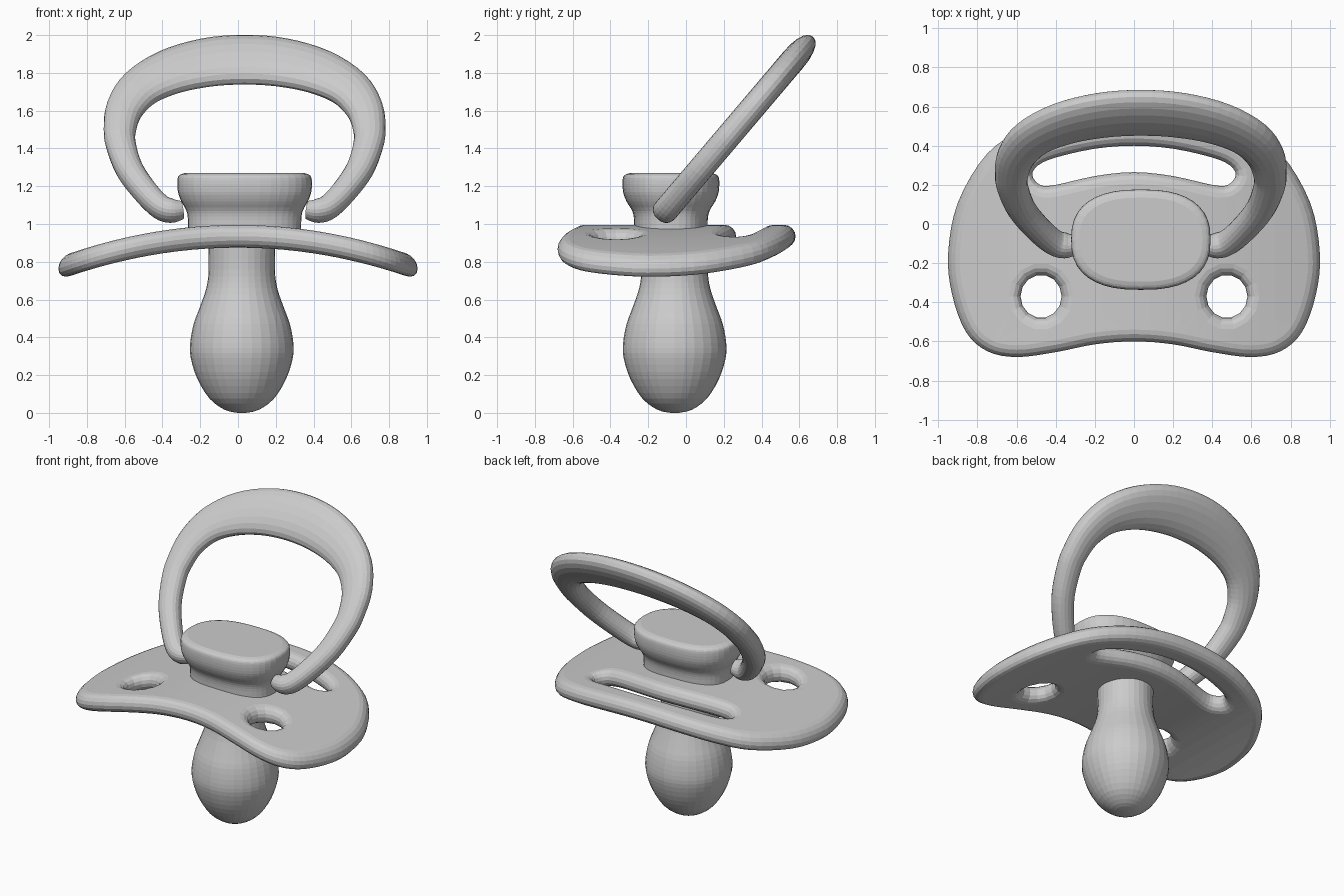
import bpy
import bmesh
from math import sin, cos, pi, copysign
from mathutils import Vector

cube = bpy.data.objects.get("Cube")
if cube:
    bpy.data.objects.remove(cube, do_unlink=True)

grey = bpy.data.materials.new("plain grey")
grey.use_nodes = True
grey.diffuse_color = (0.6, 0.6, 0.6, 1)
grey.node_tree.nodes["Principled BSDF"].inputs["Base Color"].default_value = (0.6, 0.6, 0.6, 1)
parts = []


def finish(name, bm):
    bmesh.ops.recalc_face_normals(bm, faces=bm.faces)
    mesh = bpy.data.meshes.new(name)
    bm.to_mesh(mesh)
    bm.free()
    mesh.materials.append(grey)
    obj = bpy.data.objects.new(name, mesh)
    bpy.context.collection.objects.link(obj)
    parts.append(obj)
    return obj


def smooth(points, steps, closed=False):
    """Smooth curve through the points, of any dimension."""
    pts = [Vector(p) for p in points]
    n = len(pts)

    def at(i):
        return pts[i % n] if closed else pts[max(0, min(n - 1, i))]

    out = []
    for i in range(n if closed else n - 1):
        a, b, c, d = (at(i + k) for k in (-1, 0, 1, 2))
        for s in range(steps):
            t = s / steps
            out.append((b * 2 + (c - a) * t + (a * 2 - b * 5 + c * 4 - d) * t ** 2
                        + (b * 3 - a - c * 3 + d) * t ** 3) / 2)
    return out if closed else out + [pts[-1]]


def mirrored(half):
    """Full loop from a half that starts and ends on the centre line."""
    return half + [(-p[0], *p[1:]) for p in half[-2:0:-1]]


def oval(a, b, count, power):
    def bend(v):
        return copysign(abs(v) ** (2 / power), v)
    angles = [2 * pi * i / count for i in range(count)]
    return [(a * bend(cos(t)), b * bend(sin(t))) for t in angles]


def bridge(bm, rows):
    for low, high in zip(rows, rows[1:]):
        for i in range(len(low)):
            j = (i + 1) % len(low)
            bm.faces.new((low[i], low[j], high[j], high[i]))


def loft(name, sections):
    bm = bmesh.new()
    rows = [[bm.verts.new(p) for p in s] for s in sections]
    bridge(bm, rows)
    bm.faces.new(rows[0])
    bm.faces.new(rows[-1])
    return finish(name, bm)


# Shield: rounded plate with two air holes and a slot, arched across its width
RADIUS = 0.06
outline = smooth(mirrored([
    (0, .58), (.3, .56), (.55, .49), (.75, .36), (.9, .11), (.95, -.15),
    (.93, -.36), (.86, -.55), (.75, -.65), (.6, -.68), (.4, -.655),
    (.2, -.615), (0, -.6)]), 4, True)
slot = smooth(mirrored([
    (0, .4), (.2, .385), (.4, .34), (.49, .3), (.52, .25), (.48, .2),
    (.4, .2), (.2, .245), (0, .265)]), 3, True)
holes = [[Vector((side * .475 + x, y - .37)) for x, y in oval(.105, .11, 14, 2)]
         for side in (-1, 1)]

bm = bmesh.new()
rims = {"bottom": [], "top": []}
for loop in [outline, slot] + holes:
    n = len(loop)
    area = sum(loop[i - 1].x * loop[i].y - loop[i].x * loop[i - 1].y for i in range(n))
    sign = 1 if (area > 0) == (loop is outline) else -1
    inward = []
    for i in range(n):
        t = (loop[(i + 1) % n] - loop[i - 1]).normalized()
        inward.append(Vector((-t.y, t.x)) * sign)
    rows = []
    for k in range(9):
        a = pi * (k / 8 - .5)
        shift = RADIUS * (1 - cos(a))
        rows.append([bm.verts.new((*(p + d * shift), RADIUS * sin(a)))
                     for p, d in zip(loop, inward)])
    bridge(bm, rows)
    for key, row in (("bottom", rows[0]), ("top", rows[-1])):
        rims[key] += [bm.edges.get((row[i - 1], row[i])) for i in range(n)]
for edges in rims.values():
    bmesh.ops.triangle_fill(bm, use_beauty=True, edges=edges, normal=(0, 0, 1))
for i in range(-11, 12):
    bmesh.ops.bisect_plane(bm, geom=bm.verts[:] + bm.edges[:] + bm.faces[:],
                           dist=1e-5, plane_co=(i * .08, 0, 0), plane_no=(1, 0, 0))
for v in bm.verts:
    v.co.z += .935 - .19 * v.co.x ** 2
finish("shield", bm)

# Teat: round bulb narrowing to a neck
bulb = smooth([(.02, 0), (.09, .016), (.17, .075), (.235, .18), (.27, .29),
               (.273, .37), (.255, .47), (.222, .56), (.188, .66),
               (.175, .76), (.178, .92)], 3)
loft("teat", [[(x + .02, y - .06, z) for x, y in oval(r, r, 32, 2)] for r, z in bulb])

# Knob: oval button with a flared head
head = smooth([(.3, .195, .93), (.3, .195, 1.02), (.308, .205, 1.07), (.335, .235, 1.12),
               (.353, .253, 1.17), (.356, .256, 1.23), (.346, .246, 1.258),
               (.315, .215, 1.27)], 3)
loft("knob", [[(x + .035, y - .08, z) for x, y in oval(a, b, 40, 2.5)] for a, b, z in head])

# Handle: tilted loop, wide at the top and slim at both ends (x, height, half width)
half = [(.33, 1.075, .045), (.385, 1.07, .06), (.445, 1.09, .063), (.525, 1.17, .067),
        (.61, 1.29, .073), (.655, 1.42, .08), (.66, 1.5, .086), (.635, 1.61, .1),
        (.55, 1.72, .12), (.395, 1.805, .142), (.2, 1.855, .156), (0, 1.87, .16)]
path = smooth(half + [(-x, z, w) for x, z, w in half[-2::-1]], 4)
along = Vector((0, .647, .763))
across = Vector((0, -.763, .647))
base = Vector((.035, -.11, 1.07))
flat = [Vector((x, (z - base.z) / along.z)) for x, z, w in path]
sections = []
for i, (p, q) in enumerate(zip(flat, path)):
    t = (flat[min(i + 1, len(flat) - 1)] - flat[max(i - 1, 0)]).normalized()
    side = Vector((t.y, 0, 0)) - along * t.x
    centre = base + Vector((p.x, 0, 0)) + along * p.y
    depth = min(.067, q.z * 1.1)
    sections.append([centre + side * u + across * v
                     for u, v in oval(q.z, depth, 20, 2.2)])
loft("handle", sections)

# Smooth shading with crisp caps
for obj in bpy.context.view_layer.objects:
    obj.select_set(obj in parts)
bpy.context.view_layer.objects.active = parts[0]
bpy.ops.object.shade_smooth_by_angle(angle=pi / 4)
